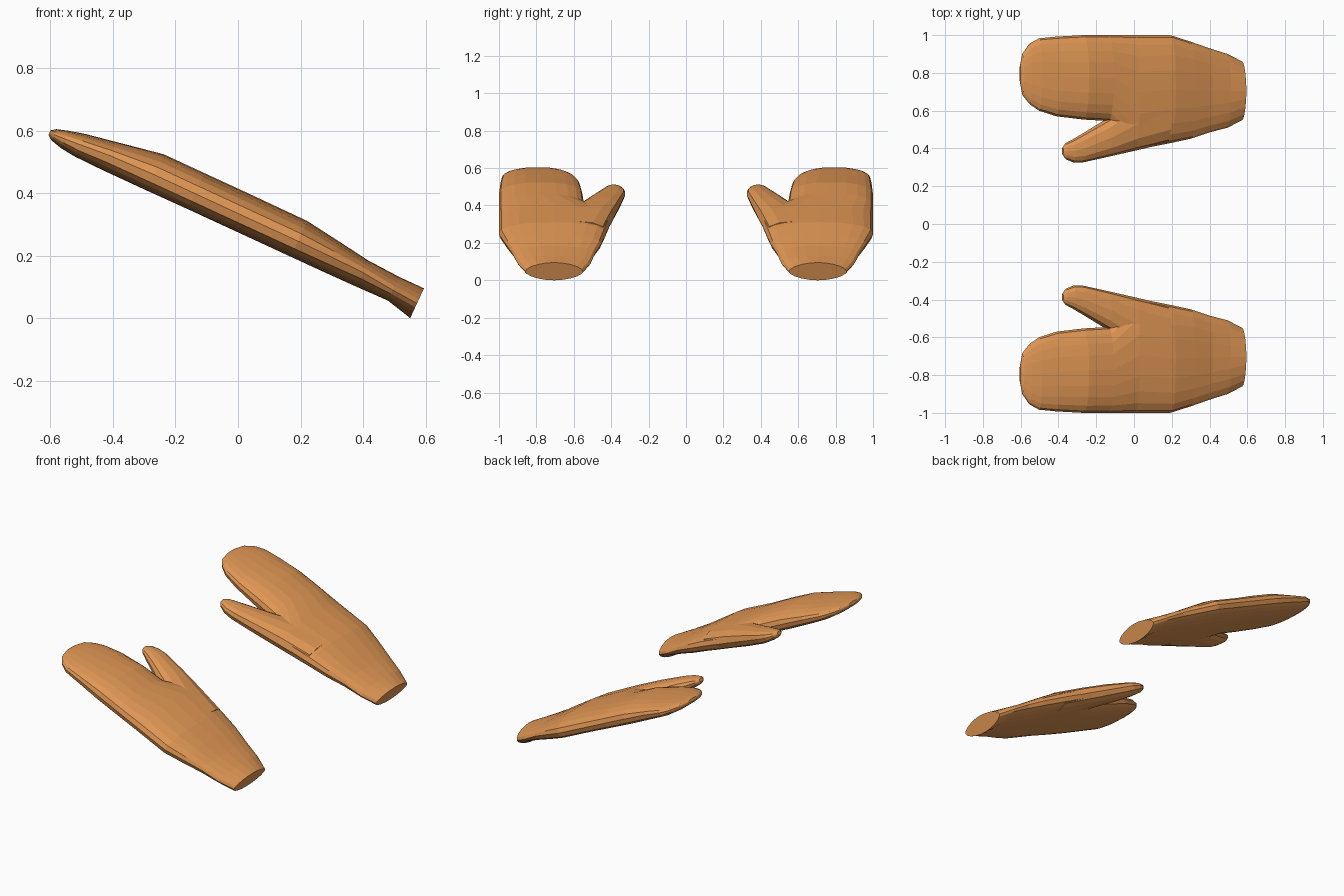
import bpy, bmesh, math
from mathutils import Matrix

TILT = math.radians(24.8)
C, S = math.cos(TILT), math.sin(TILT)

leather = bpy.data.materials.new("tan_leather")
leather.diffuse_color = (0.75, 0.31, 0.09, 1)


def loft(name, stations, sides):
    """Closed loft; each station is x, y min, y max, height min, mid, max, top power, bottom power."""
    bm = bmesh.new()
    rings = []
    for x, y0, y1, w0, wm, w1, top, bottom in stations:
        u = (x - 0.30 * S) / C
        ring = []
        for i in range(sides):
            t = 2 * math.pi * i / sides
            cy, cw = math.cos(t), math.sin(t)
            p = 2 / (top if cw > 0 else bottom)
            y = (y0 + y1) / 2 + (y1 - y0) / 2 * math.copysign(abs(cy) ** p, cy)
            w = wm + (w1 - wm if cw > 0 else w0 - wm) * abs(cw) ** p
            ring.append(bm.verts.new((u * C + w * S, y, w * C - u * S)))
        rings.append(ring)
    for a, b in zip(rings, rings[1:]):
        for i in range(sides):
            j = (i + 1) % sides
            bm.faces.new((a[i], a[j], b[j], b[i]))
    bm.faces.new(rings[0])
    bm.faces.new(rings[-1])
    bmesh.ops.recalc_face_normals(bm, faces=bm.faces)
    mesh = bpy.data.meshes.new(name)
    bm.to_mesh(mesh)
    bm.free()
    mesh.materials.append(leather)
    obj = bpy.data.objects.new(name, mesh)
    bpy.context.collection.objects.link(obj)
    return obj


# Hand and cuff, from rounded fingertips to the wrist end
mitten = loft("left_mitten", [
    (-0.597, 0.75, 0.84, 0.277, 0.286, 0.294, 2, 2),
    (-0.583, 0.68, 0.905, 0.266, 0.286, 0.305, 2.2, 2.2),
    (-0.548, 0.635, 0.955, 0.256, 0.288, 0.317, 2.3, 2.5),
    (-0.500, 0.60, 0.983, 0.250, 0.292, 0.330, 2.3, 3),
    (-0.410, 0.57, 0.992, 0.248, 0.300, 0.348, 2.3, 3),
    (-0.270, 0.553, 1.00, 0.248, 0.304, 0.376, 2.3, 3.2),
    (-0.140, 0.545, 1.00, 0.249, 0.304, 0.376, 2.3, 3.2),
    (0.000, 0.390, 1.00, 0.249, 0.304, 0.376, 2.3, 3.2),
    (0.190, 0.428, 1.00, 0.249, 0.304, 0.375, 2.3, 3.2),
    (0.300, 0.452, 0.965, 0.249, 0.303, 0.358, 2.3, 3),
    (0.400, 0.485, 0.93, 0.250, 0.300, 0.342, 2.2, 2.6),
    (0.500, 0.51, 0.90, 0.252, 0.289, 0.336, 2, 2.2),
    (0.580, 0.55, 0.86, 0.231, 0.283, 0.336, 1.8, 1.8),
], 20)

# Thumb, tapering out of the palm
thumb = loft("thumb", [
    (-0.376, 0.368, 0.405, 0.285, 0.296, 0.307, 2, 2),
    (-0.360, 0.343, 0.428, 0.272, 0.296, 0.317, 2, 2),
    (-0.320, 0.326, 0.450, 0.262, 0.296, 0.328, 2.2, 2.4),
    (-0.270, 0.326, 0.480, 0.256, 0.298, 0.337, 2.3, 2.6),
    (-0.140, 0.355, 0.560, 0.252, 0.300, 0.355, 2.3, 2.8),
    (0.000, 0.387, 0.680, 0.251, 0.302, 0.367, 2.3, 3),
    (0.170, 0.427, 0.750, 0.251, 0.302, 0.370, 2.3, 3),
], 12)

# Merge the thumb into the hand
union = mitten.modifiers.new("thumb_union", "BOOLEAN")
union.operation = "UNION"
union.solver = "EXACT"
union.object = thumb
bpy.context.view_layer.objects.active = mitten
mitten.select_set(True)
bpy.ops.object.modifier_apply(modifier=union.name)
bpy.data.objects.remove(thumb)

# Mirrored partner
other = mitten.copy()
other.data = mitten.data.copy()
other.name = "right_mitten"
other.data.transform(Matrix.Scale(-1, 4, (0, 1, 0)))
other.data.flip_normals()
bpy.context.collection.objects.link(other)
